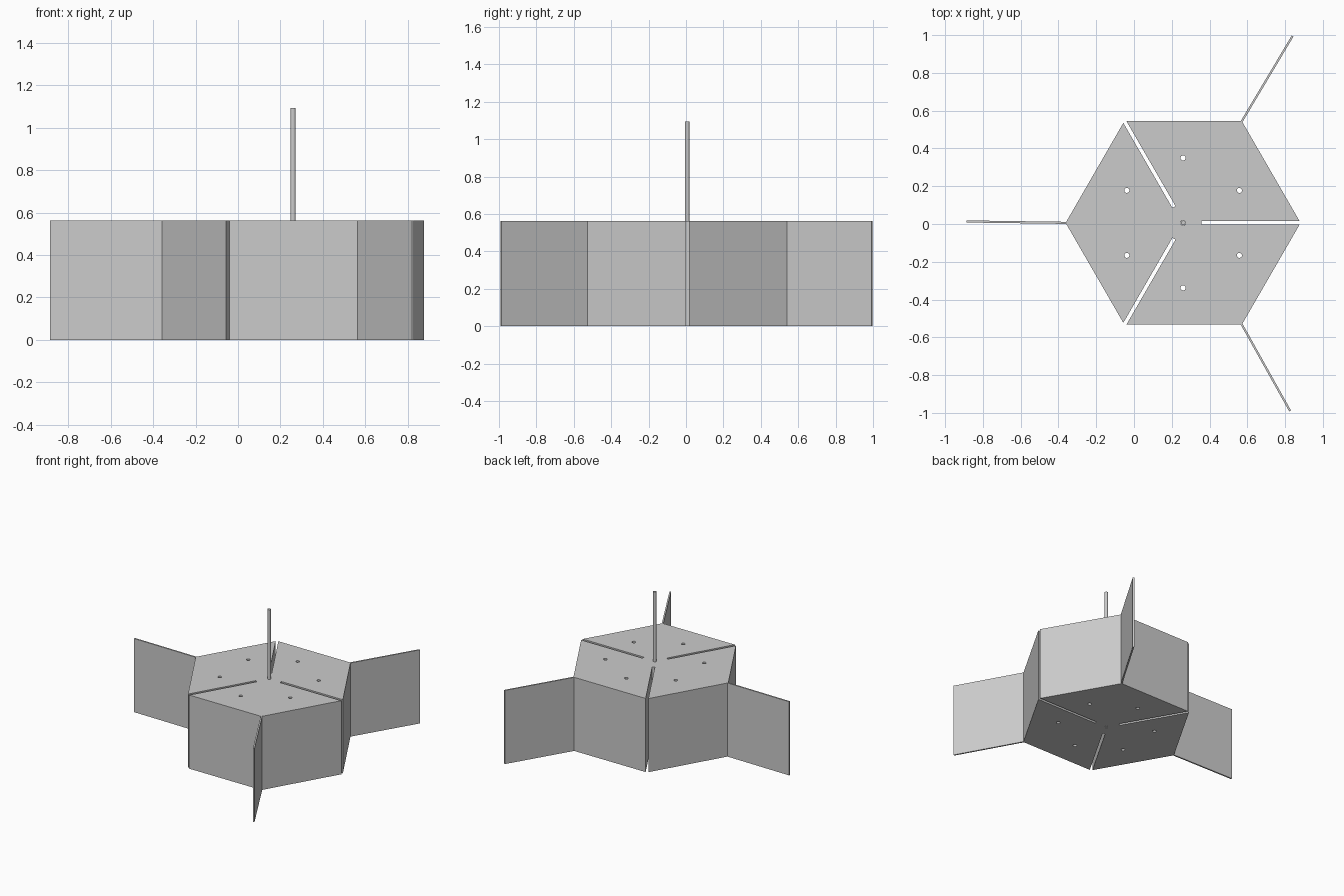
import bpy, bmesh, math
from mathutils import Vector

if "Cube" in bpy.data.objects:
    bpy.data.objects.remove(bpy.data.objects["Cube"])

C = Vector((0.26, 0.006))      # hub centre
R, H = 0.622, 0.563            # hexagon radius, height
SLOT_IN, SLOT_HALF = 0.097, 0.0095
THICK, REACH = 0.0055, 0.524   # fin half thickness and length


def direction(deg):
    a = math.radians(deg)
    return Vector((math.cos(a), math.sin(a)))


def extrude(name, pts, z0, z1):
    bm = bmesh.new()
    face = bm.faces.new([bm.verts.new((p.x, p.y, z0)) for p in pts])
    out = bmesh.ops.extrude_face_region(bm, geom=[face])
    verts = [v for v in out["geom"] if isinstance(v, bmesh.types.BMVert)]
    bmesh.ops.translate(bm, verts=verts, vec=(0, 0, z1 - z0))
    bmesh.ops.recalc_face_normals(bm, faces=bm.faces)
    me = bpy.data.meshes.new(name)
    bm.to_mesh(me)
    bm.free()
    ob = bpy.data.objects.new(name, me)
    bpy.context.collection.objects.link(ob)
    return ob


def circle(centre, r, n):
    return [centre + direction(360 * i / n) * r for i in range(n)]


# Hexagonal body with three radial slots
outline = []
for a in (0, 120, 240):
    d, n = direction(a), direction(a + 90)
    tip = R - SLOT_HALF / math.sqrt(3)
    outline += [C + d * tip - n * SLOT_HALF, C + d * SLOT_IN - n * SLOT_HALF,
                C + d * SLOT_IN + n * SLOT_HALF, C + d * tip + n * SLOT_HALF,
                C + direction(a + 60) * R]
body = extrude("hexagonal_body", outline, 0, H)

# Drilled holes: a ring of six and one for the rod
centres = [C] + [C + direction(a) * 0.344 for a in range(30, 390, 60)]
for i, p in enumerate(centres):
    cutter = extrude(f"hole_cutter_{i}", circle(p, 0.0135, 16), -0.1, H + 0.1)
    cutter.hide_render = True
    cutter.hide_set(True)
    mod = body.modifiers.new(f"hole_{i}", "BOOLEAN")
    mod.object, mod.operation, mod.solver = cutter, "DIFFERENCE", "EXACT"

# Three outer fins on the unslotted corners
for i, a in enumerate((60, 180, 300)):
    root = C + direction(a) * (R - 0.006)
    d, n = direction(a - 0.8), direction(a + 89.2)
    end = root + d * (REACH + 0.006)
    extrude(f"fin_{i}", [root - n * THICK, end - n * THICK,
                         end + n * THICK, root + n * THICK], 0, H)

# Central rod
rod = extrude("central_rod", circle(C, 0.012, 16), 0, 1.095)
bpy.context.view_layer.objects.active = rod
rod.select_set(True)
bpy.ops.object.shade_smooth_by_angle()
